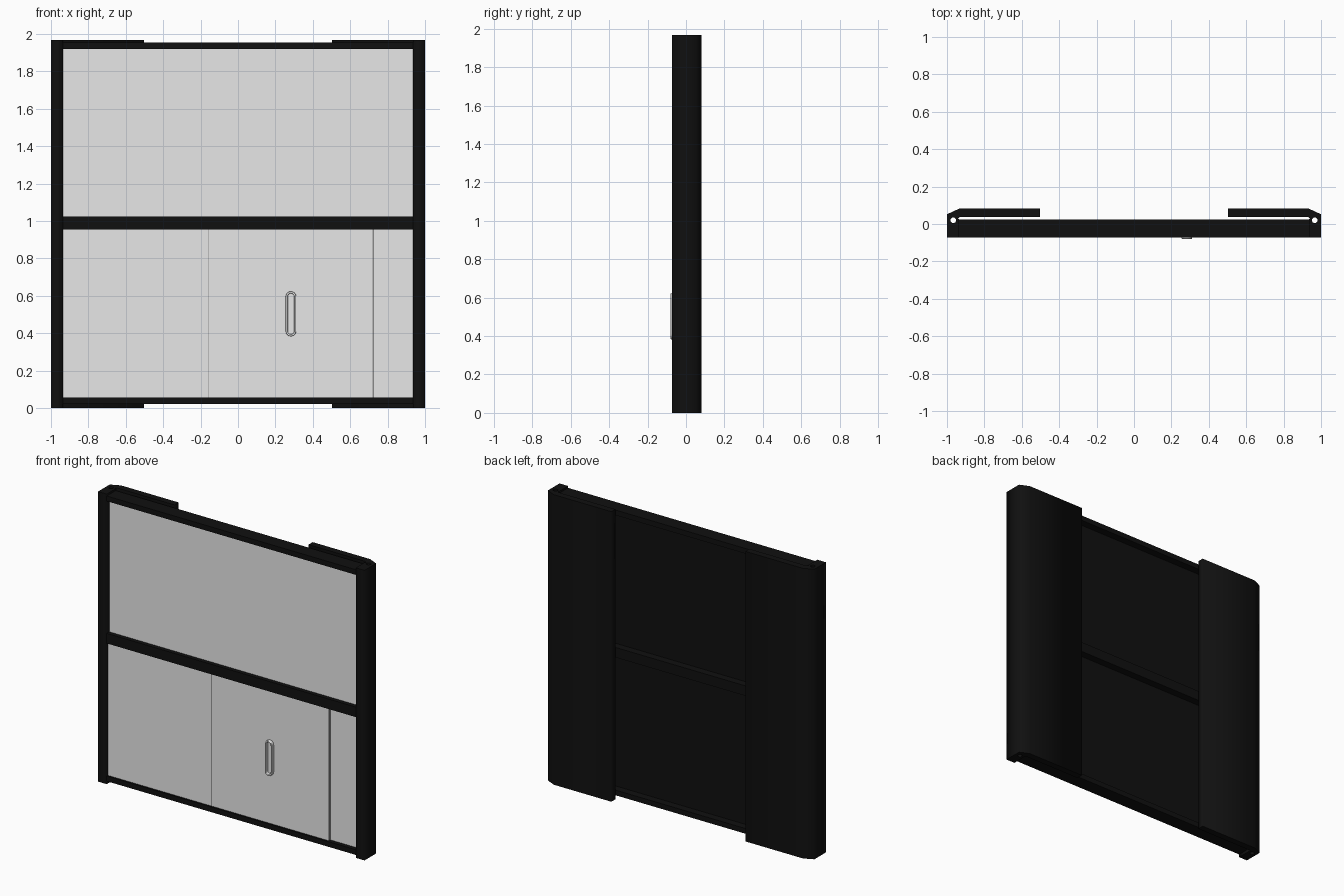
import bpy, bmesh, math
from mathutils import Matrix, Vector

if "Cube" in bpy.data.objects:
    bpy.data.objects.remove(bpy.data.objects["Cube"])


def material(name, value):
    m = bpy.data.materials.new(name)
    m.use_nodes = True
    colour = (value, value, value, 1)
    m.diffuse_color = colour
    m.node_tree.nodes["Principled BSDF"].inputs["Base Color"].default_value = colour
    return m


BLACK = material("black frame", 0.005)
WHITE = material("pale panel", 0.8)
GREY = material("seam grey", 0.3)

HEIGHT = 1.968
INNER = 0.935          # inner edge of the side posts
FRONT, RAIL_BACK = -0.072, 0.025
PANEL_FRONT, PANEL_BACK = -0.044, -0.025


def add_object(name, bm, mat):
    bmesh.ops.recalc_face_normals(bm, faces=bm.faces[:])
    mesh = bpy.data.meshes.new(name)
    bm.to_mesh(mesh)
    bm.free()
    mesh.materials.append(mat)
    obj = bpy.data.objects.new(name, mesh)
    bpy.context.collection.objects.link(obj)
    return obj


def box(name, x, y, z, mat):
    bm = bmesh.new()
    bmesh.ops.create_cube(bm, size=1)
    for v in bm.verts:
        v.co = Vector([(a + b) / 2 + c * (b - a) for (a, b), c in zip((x, y, z), v.co)])
    return add_object(name, bm, mat)


def prism(name, contours, depth, mat, matrix, round_edge=0):
    """Extrude a filled outline, with further contours as holes."""
    curve = bpy.data.curves.new(name, "CURVE")
    curve.dimensions, curve.fill_mode = "2D", "BOTH"
    curve.extrude = depth / 2 - round_edge
    curve.bevel_depth, curve.offset, curve.bevel_resolution = round_edge, -round_edge, 2
    for points in contours:
        spline = curve.splines.new("POLY")
        spline.points.add(len(points) - 1)
        for p, (x, y) in zip(spline.points, points):
            p.co = (x, y, 0, 1)
        spline.use_cyclic_u = True
    temp = bpy.data.objects.new(name + " outline", curve)
    mesh = bpy.data.meshes.new_from_object(temp)
    bm = bmesh.new()
    bm.from_mesh(mesh)
    bpy.data.objects.remove(temp)
    bpy.data.curves.remove(curve)
    bpy.data.meshes.remove(mesh)
    bmesh.ops.remove_doubles(bm, verts=bm.verts[:], dist=0.0001)
    bm.transform(matrix)
    return add_object(name, bm, mat)


def capsule(radius, half_length, steps=12):
    pts = []
    for centre, start in ((half_length, 0), (-half_length, math.pi)):
        for i in range(steps + 1):
            a = start + math.pi * i / steps
            pts.append((radius * math.cos(a), centre + radius * math.sin(a)))
    return pts


# Side posts, each in one piece with its chamfered back plate and a bored hole
profile = [(1, FRONT), (1, 0.052), (0.935, 0.082), (0.503, 0.082), (0.503, 0.038),
           (0.93, 0.038), (0.942, 0.028), (INNER, RAIL_BACK), (INNER, FRONT)]
bore = [(0.966 + 0.015 * math.cos(a * math.tau / 20),
         0.02 + 0.015 * math.sin(a * math.tau / 20)) for a in range(20)]
for side, name in ((1, "left_post"), (-1, "right_post")):
    outlines = [[(side * x, y) for x, y in c] for c in (profile, bore)]
    prism(name, outlines, HEIGHT, BLACK, Matrix.Translation((0, 0, HEIGHT / 2)))

# Horizontal rails
for name, low, high in (("bottom_rail", 0.02, 0.055), ("middle_rail", 0.955, 1.023),
                        ("top_rail", 1.92, 1.955)):
    box(name, (-INNER, INNER), (FRONT, RAIL_BACK), (low, high), BLACK)

# Panels: pale sheets in front, black backing behind
UPPER, LOWER = (1.023, 1.92), (0.055, 0.955)
middle = (PANEL_FRONT + PANEL_BACK) / 2
for name, z in (("upper", UPPER), ("lower", LOWER)):
    box(name + "_panel", (-INNER, INNER), (PANEL_FRONT, middle), z, WHITE)
    box(name + "_backing", (-INNER, INNER), (middle, PANEL_BACK), z, BLACK)

# Door, standing slightly proud, with thin seams on its edges
DOOR = (-0.155, 0.72)
DOOR_FRONT = -0.06
box("door", DOOR, (DOOR_FRONT, PANEL_FRONT), LOWER, WHITE)
box("left_fixed_panel", (-INNER, DOOR[0] - 0.004), (DOOR_FRONT, PANEL_FRONT), LOWER, WHITE)
for name, x in (("right_seam", DOOR[0] - 0.004), ("left_seam", DOOR[1])):
    box(name, (x, x + 0.004), (DOOR_FRONT, PANEL_FRONT), LOWER, GREY)

# Door pull: a rounded ring standing on the door
upright = Matrix.Translation((0.283, -0.069, 0.503)) @ Matrix.Rotation(math.pi / 2, 4, "X")
pull = prism("door_pull", [capsule(0.028, 0.092), capsule(0.017, 0.092)], 0.022,
             WHITE, upright, 0.004)
bpy.context.view_layer.objects.active = pull
pull.select_set(True)
bpy.ops.object.shade_smooth_by_angle(angle=math.radians(40))
